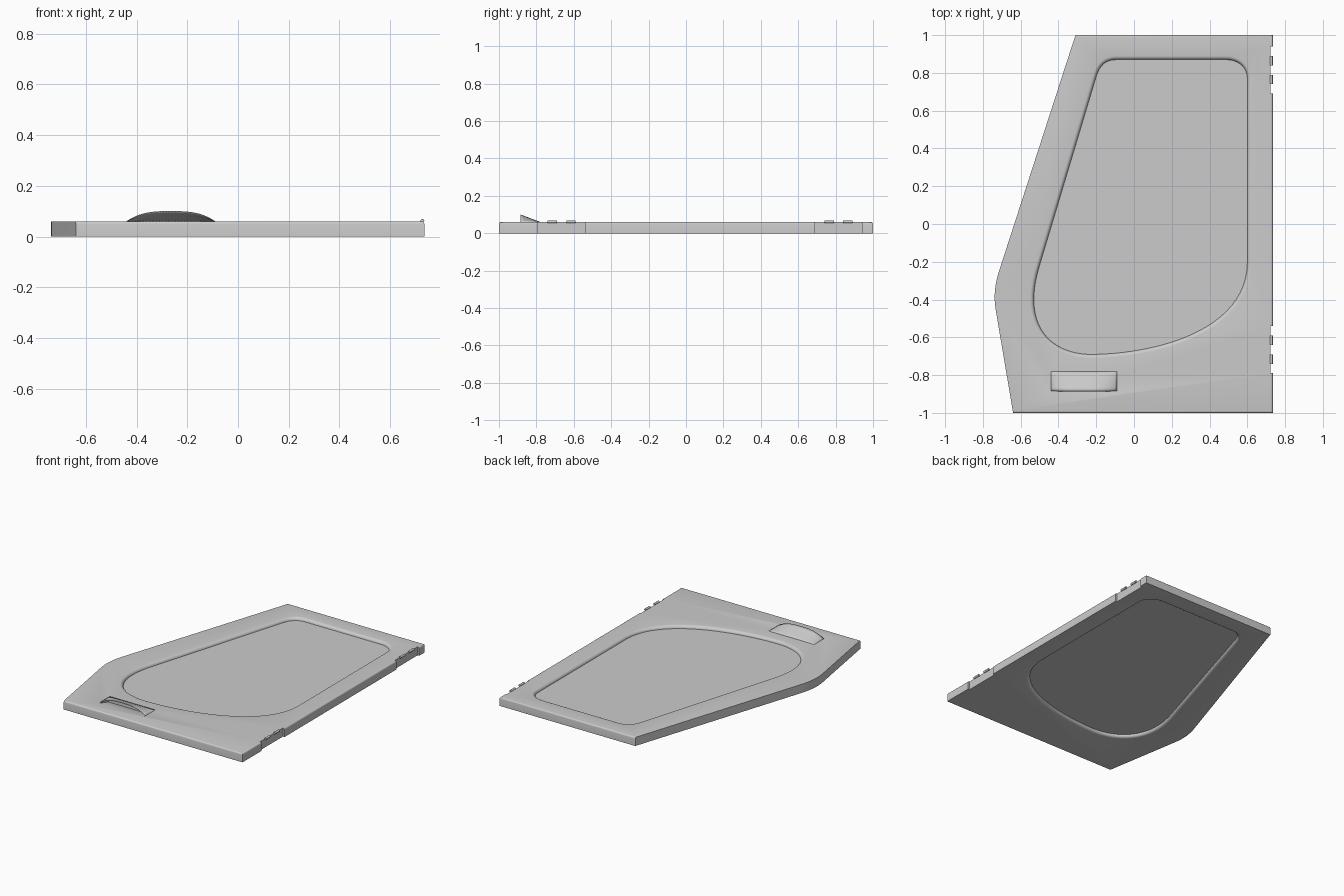
import bpy, bmesh, math
from mathutils import Vector
from mathutils.geometry import interpolate_bezier

cube = bpy.data.objects.get("Cube")
if cube:
    bpy.data.objects.remove(cube, do_unlink=True)

T = 0.06        # panel thickness
EDGE = 0.735    # hinge side of the panel

grey = bpy.data.materials.new("plain grey")
grey.use_nodes = True
grey.diffuse_color = (0.6, 0.6, 0.6, 1)
grey.node_tree.nodes["Principled BSDF"].inputs["Base Color"].default_value = (0.6, 0.6, 0.6, 1)


def make_object(name, bm):
    bmesh.ops.recalc_face_normals(bm, faces=bm.faces)
    mesh = bpy.data.meshes.new(name)
    bm.to_mesh(mesh)
    bm.free()
    mesh.materials.append(grey)
    obj = bpy.data.objects.new(name, mesh)
    bpy.context.collection.objects.link(obj)
    return obj


def loft(name, rings):
    """Closed solid through a stack of equal-sized rings."""
    bm = bmesh.new()
    rows = [[bm.verts.new(p) for p in ring] for ring in rings]
    n = len(rows[0])
    for a, b in zip(rows, rows[1:]):
        for i in range(n):
            j = (i + 1) % n
            bm.faces.new((a[i], a[j], b[j], b[i]))
    bm.faces.new(rows[0])
    bm.faces.new(rows[-1])
    return make_object(name, bm)


def box(name, x, y, z):
    return loft(name, [[(x[0], y[0], h), (x[1], y[0], h), (x[1], y[1], h), (x[0], y[1], h)] for h in z])


def activate(obj):
    bpy.ops.object.select_all(action="DESELECT")
    obj.select_set(True)
    bpy.context.view_layer.objects.active = obj


def cut(obj, cutter):
    cutter.hide_render = True
    mod = obj.modifiers.new("cut", "BOOLEAN")
    mod.operation = "DIFFERENCE"
    mod.solver = "EXACT"
    mod.object = cutter
    activate(obj)
    bpy.ops.object.modifier_apply(modifier=mod.name)
    bpy.data.objects.remove(cutter, do_unlink=True)


def smooth(obj):
    activate(obj)
    bpy.ops.object.shade_smooth_by_angle(angle=math.radians(30))


def bend(a, b, c, d, steps):
    return [Vector(p[:2]) for p in interpolate_bezier(
        *[Vector((*q, 0)) for q in (a, b, c, d)], steps)]


# Panel outline with one softly rounded corner on the slanted side
outline = [Vector(p) for p in ((-0.31, 1), (EDGE, 1), (EDGE, -1), (-0.64, -1))]
outline += list(reversed(bend((-0.718, -0.26), (-0.737, -0.33), (-0.743, -0.38), (-0.733, -0.45), 10)))
panel = loft("panel", [[(*p, z) for p in outline] for z in (0, T)])

# Softened upper edges at both ends
bm = bmesh.new()
bm.from_mesh(panel.data)
ends = [e for e in bm.edges if all(abs(v.co.y) > 0.99 and v.co.z > 0.05 for v in e.verts)]
bmesh.ops.bevel(bm, geom=ends, offset=0.01, segments=4, profile=0.5, affect="EDGES")
bm.to_mesh(panel.data)
bm.free()

# Window outline, counter-clockwise
window = bend((-0.09, 0.87), (-0.14, 0.87), (-0.18, 0.85), (-0.2, 0.78), 10)
window += bend((-0.5, -0.22), (-0.605, -0.56), (-0.42, -0.70), (-0.2, -0.69), 24)
window += bend((-0.2, -0.69), (0.15, -0.68), (0.6, -0.55), (0.6, -0.2), 24)[1:]
window += bend((0.6, 0.77), (0.6, 0.83), (0.55, 0.87), (0.49, 0.87), 10)


def grown(distance):
    points = []
    for i, p in enumerate(window):
        along = (window[(i + 1) % len(window)] - window[i - 1]).normalized()
        points.append(p + Vector((along.y, -along.x)) * distance)
    return points


# Recess with a rounded rim on both faces, leaving a thin pane
R = 0.02
angles = [math.radians(a) for a in (0, 18, 36, 54, 72, 90)]
profile = [(R * (1 - math.cos(a)), T - R + R * math.sin(a)) for a in angles]
profile.append((R, T + 0.03))
for side in ("upper", "lower"):
    rings = [[(*p, z if side == "upper" else T - z) for p in grown(d)] for d, z in profile]
    cut(panel, loft(side + "_window_cutter", rings))

# Finger scoop sloping down under the pull
slope = [(-0.908, 0.062), (-0.80, 0.03), (-0.80, 0.062)]
cut(panel, loft("scoop_cutter", [[(x, y, z) for y, z in slope] for x in (-0.436, -0.094)]))

# Hinge notches with two knuckles each
for label, middle in (("back", 0.815), ("front", -0.665)):
    cut(panel, box("notch_cutter", (EDGE - 0.012, EDGE + 0.05),
                   (middle - 0.125, middle + 0.125), (-0.02, T + 0.02)))
    for k, shift in enumerate((-0.05, 0.05)):
        rings = [[(EDGE - 0.0075 + 0.0075 * math.cos(a * math.tau / 16), middle + shift + end,
                   T + 0.002 + 0.0075 * math.sin(a * math.tau / 16)) for a in range(16)]
                 for end in (-0.025, 0.025)]
        smooth(loft(f"{label}_hinge_knuckle_{k + 1}", rings))
smooth(panel)

# Arched hood of the pull, rising toward the front
bm = bmesh.new()
rows = []
for j in range(7):
    t = j / 6
    row = []
    for i in range(29):
        u = i / 14 - 1
        row.append(bm.verts.new((-0.265 + 0.175 * u, -0.78 - 0.105 * t,
                                 T + 0.0005 + 0.04 * t * (1 - abs(u) ** 3))))
    rows.append(row)
for a, b in zip(rows, rows[1:]):
    for i in range(28):
        bm.faces.new((b[i], b[i + 1], a[i + 1], a[i]))
hood = make_object("pull_hood", bm)
shell = hood.modifiers.new("thickness", "SOLIDIFY")
shell.thickness = 0.003
shell.offset = -1
smooth(hood)
